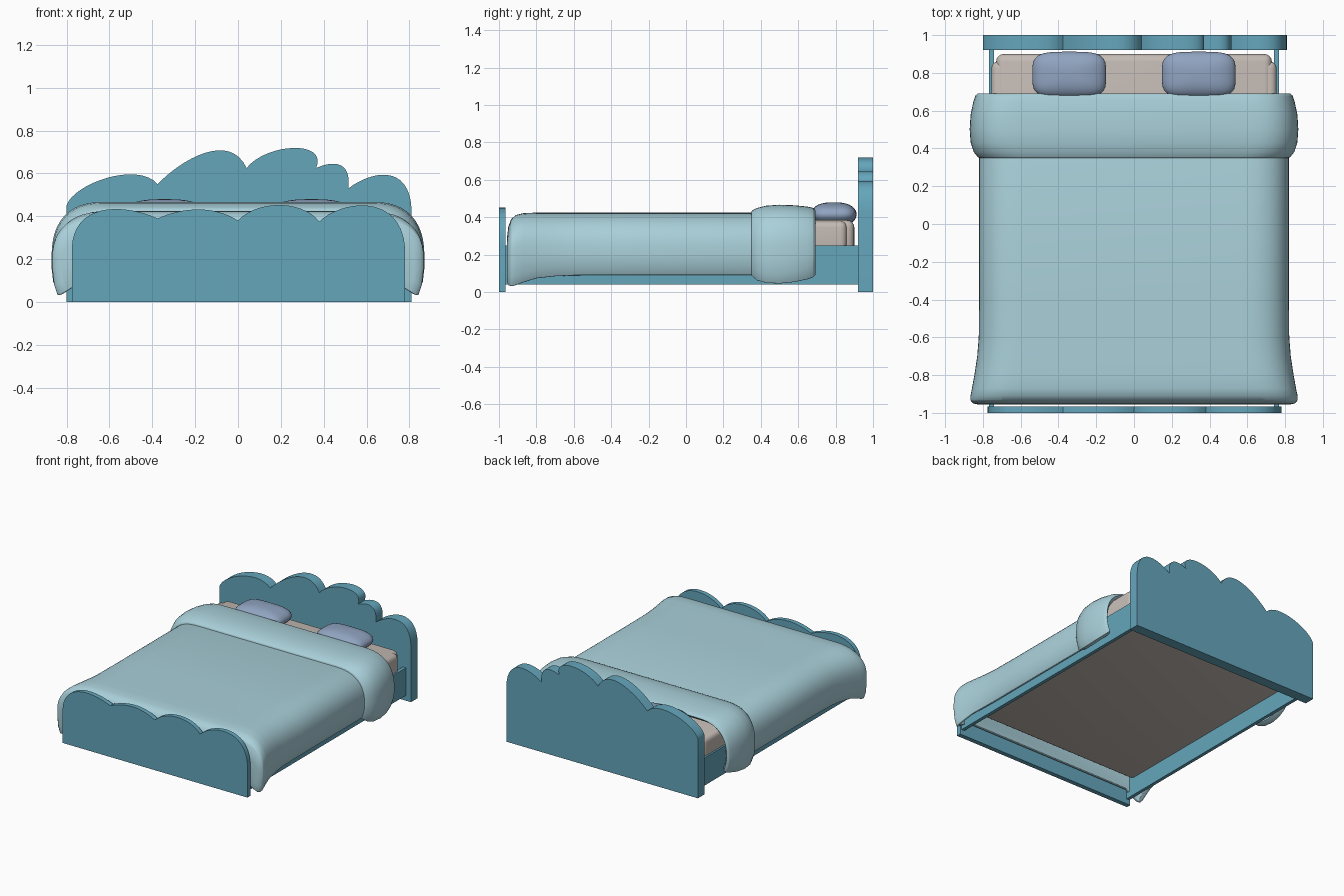
import bpy, bmesh, math
from mathutils import Vector
from mathutils.geometry import interpolate_bezier

if "Cube" in bpy.data.objects:
    bpy.data.objects.remove(bpy.data.objects["Cube"])


def material(name, rgb):
    m = bpy.data.materials.new(name)
    m.use_nodes = True
    m.diffuse_color = (*rgb, 1)
    m.node_tree.nodes["Principled BSDF"].inputs["Base Color"].default_value = (*rgb, 1)
    return m


TEAL = material("teal_frame", (0.13, 0.38, 0.50))
AQUA = material("pale_aqua_cloth", (0.40, 0.63, 0.70))
BLUE = material("dusty_blue_cloth", (0.28, 0.37, 0.53))
BEIGE = material("warm_grey_sheet", (0.56, 0.50, 0.46))


def finish(name, bm, mat, solid=0, bevel=0, segments=3):
    """Turn a bmesh into a shaded object, with optional thickness and soft edges."""
    bmesh.ops.recalc_face_normals(bm, faces=bm.faces)
    mesh = bpy.data.meshes.new(name)
    bm.to_mesh(mesh)
    bm.free()
    mesh.materials.append(mat)
    obj = bpy.data.objects.new(name, mesh)
    bpy.context.collection.objects.link(obj)
    bpy.ops.object.select_all(action="DESELECT")
    obj.select_set(True)
    bpy.context.view_layer.objects.active = obj
    if solid:
        mod = obj.modifiers.new("thickness", "SOLIDIFY")
        mod.thickness, mod.offset = solid, -1
        bpy.ops.object.modifier_apply(modifier=mod.name)
    if bevel:
        mod = obj.modifiers.new("soft_edges", "BEVEL")
        mod.width, mod.segments, mod.limit_method = bevel, segments, "ANGLE"
        bpy.ops.object.modifier_apply(modifier=mod.name)
    bpy.ops.object.shade_smooth_by_angle(angle=math.radians(35))
    return obj


def box(name, mat, x0, x1, y0, y1, z0, z1, bevel=0):
    bm = bmesh.new()
    bmesh.ops.create_cube(bm, size=1)
    for v in bm.verts:
        v.co = ((x0 + x1) / 2 + v.co.x * (x1 - x0),
                (y0 + y1) / 2 + v.co.y * (y1 - y0),
                (z0 + z1) / 2 + v.co.z * (z1 - z0))
    return finish(name, bm, mat, bevel=bevel, segments=4)


def scalloped_board(name, start, lobes, y0, y1):
    """Board with a cloud-like top edge: each lobe is two handles and an end."""
    outline = [Vector((start[0], 0)), Vector(start)]
    for h1, h2, end in lobes:
        outline += interpolate_bezier(outline[-1], Vector(h1), Vector(h2), Vector(end), 17)[1:]
    outline.append(Vector((outline[-1].x, 0)))
    bm = bmesh.new()
    face = bm.faces.new([bm.verts.new((p[0], y0, p[1])) for p in outline])
    ext = bmesh.ops.extrude_face_region(bm, geom=[face])["geom"]
    moved = [g for g in ext if isinstance(g, bmesh.types.BMVert)]
    bmesh.ops.translate(bm, verts=moved, vec=(0, y1 - y0, 0))
    return finish(name, bm, TEAL)


def drape_section(half, top, hem, steps=12, base=0.2, power=2.5):
    """Arch-shaped cross-section of hanging cloth, from one hem to the other."""
    side = [(half - 0.025, hem), (half - 0.008, hem + 0.05), (half, (hem + base) / 2 + 0.04)]
    for i in range(steps + 1):
        a = math.pi / 2 * i / steps
        c, s = math.cos(a) ** (2 / power), math.sin(a) ** (2 / power)
        side.append((half - 0.25 * (1 - c), base + (top - base) * s))
    return side + [(-x, z) for x, z in reversed(side)]


def drape(name, stations, thickness, bevel, front_hem=None):
    """Loft cloth over the bed; front_hem closes the last station."""
    bm = bmesh.new()
    rows = [[bm.verts.new((x, y, z)) for x, z in drape_section(half, top, hem)]
            for y, half, top, hem in stations]
    for r, q in zip(rows, rows[1:]):
        for i in range(len(r) - 1):
            bm.faces.new((r[i], r[i + 1], q[i + 1], q[i]))
    if front_hem:
        y = stations[-1][0]
        ends = [bm.verts.new((s * 0.72, y, front_hem)) for s in (-1, 1)]
        bm.faces.new(rows[-1] + ends)
    return finish(name, bm, AQUA, thickness, bevel)


# Scalloped boards at both ends
scalloped_board("headboard", (-0.80, 0.45), [
    ((-0.77, 0.55), (-0.47, 0.66), (-0.375, 0.55)),
    ((-0.27, 0.66), (-0.04, 0.80), (0.04, 0.625)),
    ((0.13, 0.74), (0.42, 0.76), (0.365, 0.625)),
    ((0.43, 0.655), (0.53, 0.67), (0.515, 0.53)),
    ((0.62, 0.61), (0.80, 0.65), (0.81, 0.43))], 0.92, 1.0)
scalloped_board("footboard", (-0.775, 0.25), [
    ((-0.77, 0.45), (-0.56, 0.47), (-0.375, 0.39)),
    ((-0.26, 0.44), (-0.12, 0.455), (0, 0.38)),
    ((0.08, 0.47), (0.29, 0.485), (0.38, 0.375)),
    ((0.47, 0.47), (0.76, 0.52), (0.78, 0.25))], -1.0, -0.965)

# Side rails
for side, s in (("left", 1), ("right", -1)):
    xs = sorted((s * 0.742, s * 0.768))
    box(side + "_rail", TEAL, *xs, -0.966, 0.921, 0.04, 0.25)

# Mattress and the fitted sheet around it
box("mattress", BEIGE, -0.73, 0.73, -0.91, 0.90, 0.19, 0.385, 0.04)
box("fitted_sheet", BEIGE, -0.755, 0.755, -0.915, 0.86, 0.17, 0.38, 0.035)

# Blanket flaring at the foot, with a folded-back band near the pillows
drape("blanket", [
    (0.50, 0.82, 0.425, 0.09), (-0.40, 0.82, 0.425, 0.09),
    (-0.60, 0.822, 0.425, 0.088), (-0.70, 0.83, 0.425, 0.083),
    (-0.80, 0.845, 0.425, 0.072), (-0.87, 0.858, 0.422, 0.05),
    (-0.91, 0.866, 0.412, 0.035), (-0.935, 0.866, 0.39, 0.03),
    (-0.95, 0.85, 0.35, 0.035), (-0.956, 0.825, 0.30, 0.05)], 0.025, 0.006, 0.10)
drape("blanket_fold", [
    (0.345, 0.80, 0.415, 0.10), (0.352, 0.825, 0.436, 0.085),
    (0.38, 0.848, 0.450, 0.062), (0.43, 0.865, 0.462, 0.048),
    (0.50, 0.87, 0.467, 0.045), (0.58, 0.865, 0.464, 0.053),
    (0.65, 0.85, 0.457, 0.068), (0.68, 0.84, 0.450, 0.078),
    (0.693, 0.825, 0.435, 0.09)], 0.045, 0.01)

# Plump pillows: a sphere squared off in plan
for side, s in (("left", 1), ("right", -1)):
    bm = bmesh.new()
    bmesh.ops.create_uvsphere(bm, u_segments=40, v_segments=20, radius=1)
    for v in bm.verts:
        x, y, z = v.co
        ring = math.hypot(x, y)
        if ring > 1e-5:
            square = (abs(x / ring) ** 4 + abs(y / ring) ** 4) ** -0.25
            spread = ring ** 0.75 * square / ring
            x, y = x * spread, y * spread
        v.co = (s * 0.343 + x * 0.195, 0.79 + y * 0.122, 0.415 + z * 0.065)
    finish(side + "_pillow", bm, BLUE)
